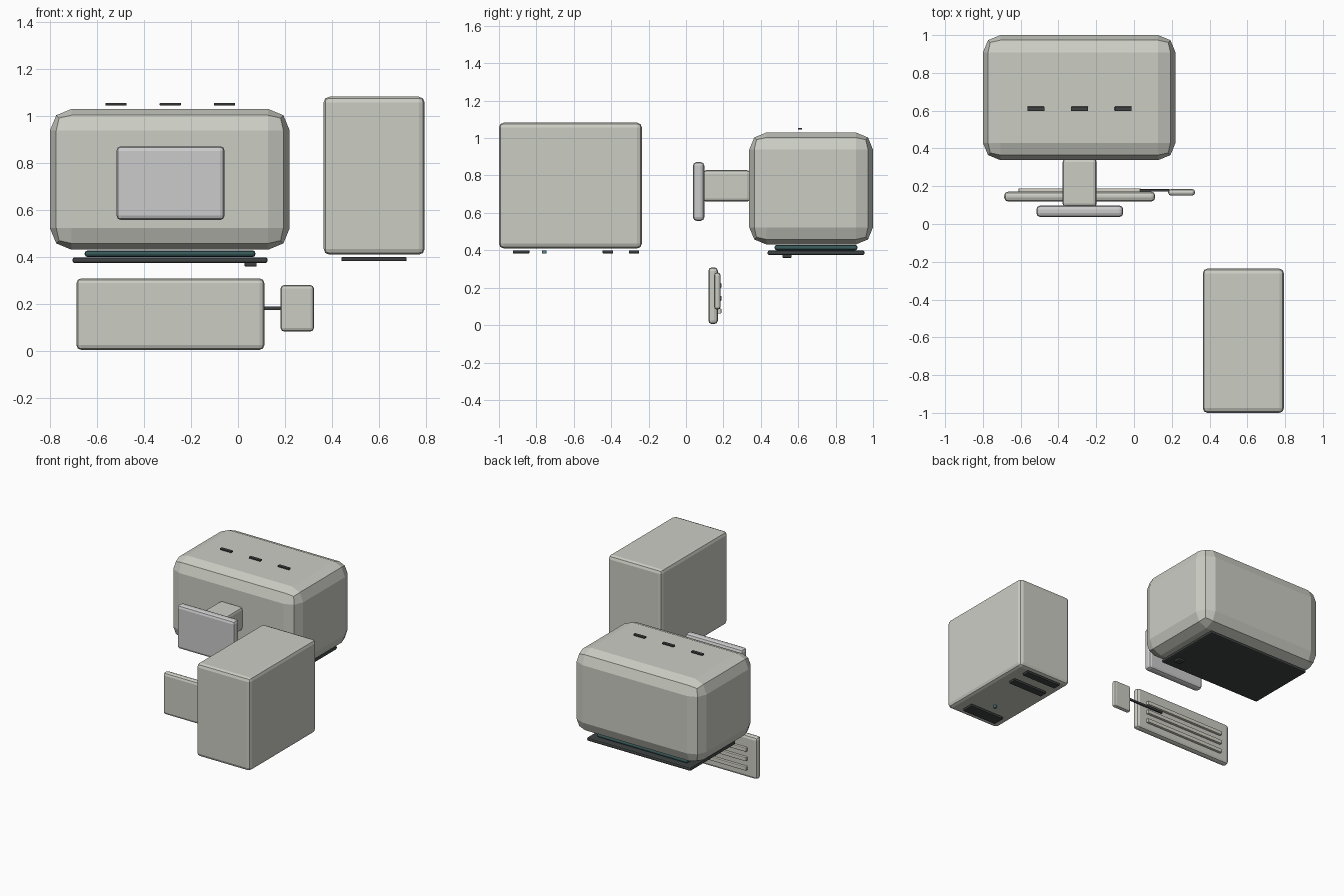
import bpy, bmesh
from mathutils import Matrix, Vector

if "Cube" in bpy.data.objects:
    bpy.data.objects.remove(bpy.data.objects["Cube"])


def material(name, rgb):
    m = bpy.data.materials.new(name)
    m.diffuse_color = (*rgb, 1)
    m.use_nodes = True
    m.node_tree.nodes["Principled BSDF"].inputs["Base Color"].default_value = m.diffuse_color
    return m


SHELL = material("shell", (0.60, 0.61, 0.55))
STAND = material("stand", (0.62, 0.64, 0.62))
KEYS = material("keys", (0.66, 0.65, 0.57))
DARK = material("dark", (0.05, 0.055, 0.055))
GLASS = material("glass", (0.04, 0.10, 0.10))
LIGHT = material("light", (0.10, 0.25, 0.27))


def finish(name, bm, mat):
    me = bpy.data.meshes.new(name)
    bm.to_mesh(me)
    bm.free()
    me.materials.append(mat)
    ob = bpy.data.objects.new(name, me)
    bpy.context.collection.objects.link(ob)
    return ob


def box(name, x, y, z, mat=SHELL, bevel=0.0, segments=2):
    """Flat-shaded box given by its (min, max) range on each axis."""
    lo, hi = Vector((x[0], y[0], z[0])), Vector((x[1], y[1], z[1]))
    bm = bmesh.new()
    bmesh.ops.create_cube(bm, size=1, matrix=Matrix.Translation((lo + hi) / 2)
                          @ Matrix.Diagonal((*(hi - lo), 1)))
    ob = finish(name, bm, mat)
    if bevel:
        mod = ob.modifiers.new("bevel", 'BEVEL')
        mod.width = bevel
        mod.segments = segments
    return ob


# Monitor: housing, screen glass, outer bezel and button (facing down)
box("monitor_housing", (-0.80, 0.22), (0.338, 1.0), (0.431, 1.03), SHELL, 0.092)
box("screen_glass", (-0.652, 0.074), (0.473, 0.917), (0.40, 0.428), GLASS, 0.012)
box("screen_bezel", (-0.704, 0.126), (0.436, 0.955), (0.374, 0.399), DARK, 0.01)
box("monitor_button", (0.028, 0.079), (0.516, 0.564), (0.36, 0.376), DARK, 0.003)

# Vent strips on the monitor
for i in range(3):
    cx = -0.519 + i * 0.231
    box(f"monitor_vent_{i + 1}", (cx - 0.045, cx + 0.045), (0.598, 0.621),
        (1.045, 1.055), DARK, 0.002)

# Stand neck and foot
box("stand_neck", (-0.378, -0.198), (0.09, 0.345), (0.66, 0.828), SHELL, 0.018)
box("stand_foot", (-0.517, -0.057), (0.037, 0.098), (0.557, 0.872), STAND, 0.02)

# Keyboard with three key rows
box("keyboard", (-0.687, 0.112), (0.119, 0.171), (0.005, 0.309), SHELL, 0.02)
for i in range(3):
    cz = 0.075 + i * 0.068
    box(f"key_row_{i + 1}", (-0.611, 0.034), (0.165, 0.189),
        (cz - 0.014, cz + 0.014), KEYS, 0.004)

# Mouse and its cable
box("mouse", (0.181, 0.323), (0.15, 0.185), (0.083, 0.281), SHELL, 0.015)
box("mouse_cable", (-0.095, 0.19), (0.172, 0.184), (0.174, 0.19), DARK, 0.003)

# Computer case with drive slots and power light on its underside
box("case", (0.364, 0.794), (-1.0, -0.236), (0.41, 1.082), SHELL, 0.025)
for name, y0, y1 in (("case_grille", -0.926, -0.837),
                     ("drive_slot_1", -0.446, -0.390),
                     ("drive_slot_2", -0.306, -0.250)):
    box(name, (0.44, 0.717), (y0, y1), (0.383, 0.40), DARK, 0.004)
bm = bmesh.new()
bmesh.ops.create_cone(bm, cap_ends=True, segments=16, radius1=0.012, radius2=0.012,
                      depth=0.016, matrix=Matrix.Translation((0.579, -0.757, 0.391)))
finish("power_light", bm, LIGHT)
